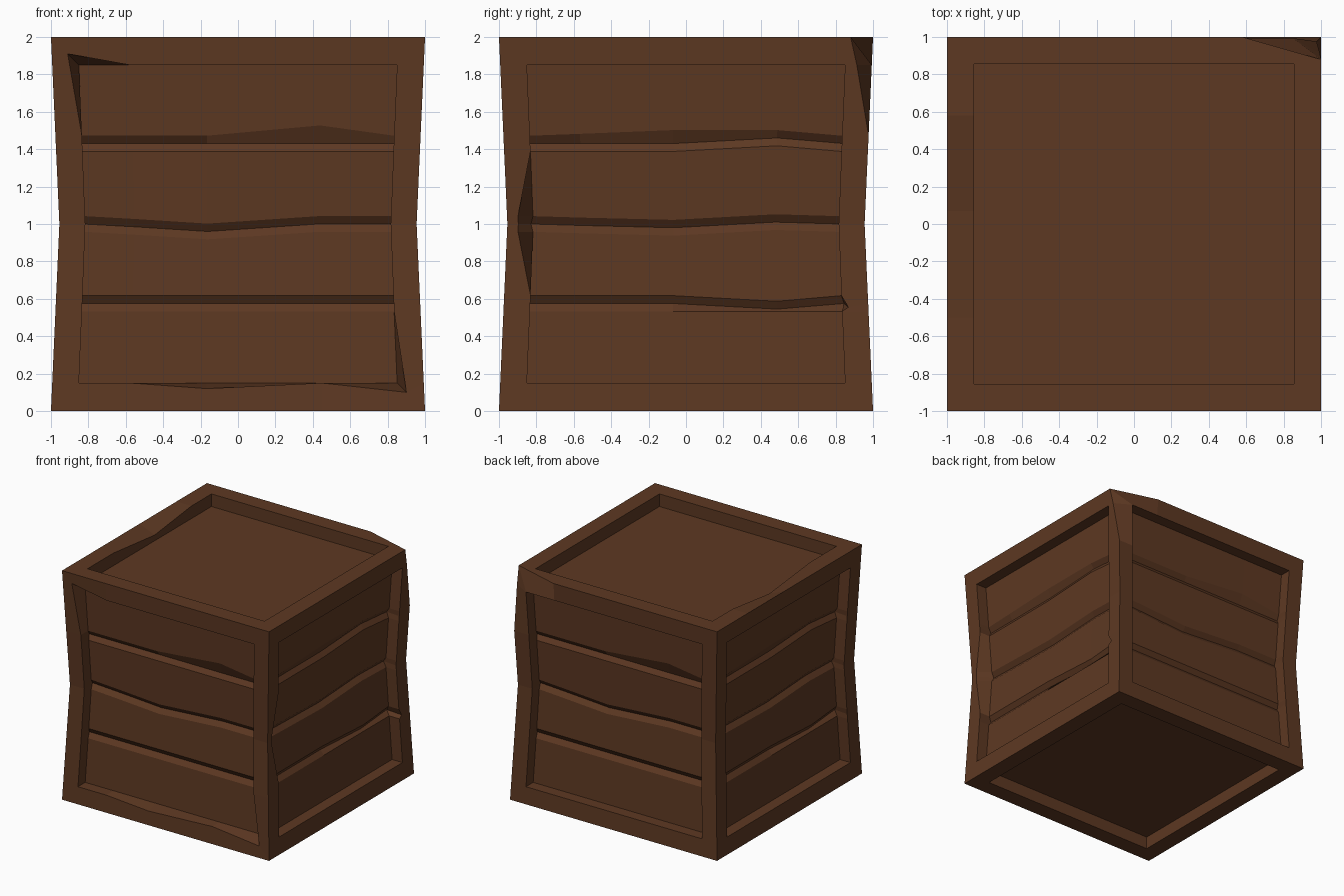
import bpy, bmesh
from math import radians
from mathutils import Matrix, Vector

if "Cube" in bpy.data.objects:
    bpy.data.objects.remove(bpy.data.objects["Cube"])

INNER, RAIL, DEPTH, GROOVE = 0.855, 0.15, 0.10, 0.03
GROOVES = [0.575, 1.0, 1.43]
ROWS = [RAIL] + [g + d for g in GROOVES for d in (-0.042, 0, 0.042)] + [2 - RAIL]
bm = bmesh.new()


def pinch(z):
    return 1 - 0.045 * (1 - abs(z - 1))


def face(pts, m):
    bm.faces.new([bm.verts.new(m @ Vector(p)) for p in pts])


def strip(a, b, m):
    for i in range(len(a) - 1):
        face([a[i], a[i + 1], b[i + 1], b[i]], m)


def side(m, cols, waves):
    """One planked wall: posts, rails, recess walls and grooved panel."""
    us = [-1, -0.58 / INNER] + [c / INNER for c in cols] + [1]

    def rim(u, z):
        return (u * INNER * (pinch(z) if RAIL < z < 2 - RAIL else 0.995), -pinch(z), z)

    def panel(c, r):
        z, s, u = ROWS[r], pinch(ROWS[r]), us[c]
        k = (r - 1) % 3 if 0 < r < 10 else -1
        deep = GROOVE if k == 1 else 0
        wide = 0.012 if k == 1 and c in (0, 4) else 0
        if k >= 0:
            z += waves[(r - 1) // 3][k][c]
        x = u * INNER * (s if k >= 0 else 0.995)
        return (x + (wide if u > 0 else -wide), -(s - DEPTH - deep), z)

    # posts and recess walls
    for sx in (-1, 1):
        zs = [0] + ROWS + [2]
        outer = [(sx * pinch(z), -pinch(z), z) for z in zs]
        inner = [rim(sx, z) for z in ROWS]
        strip(outer[1:-1], inner, m)
        strip(inner, [panel(0 if sx < 0 else 4, r) for r in range(11)], m)
    # rails, each split along the columns
    for z, zi, r in ((0, RAIL, 0), (2, 2 - RAIL, 10)):
        out = [(-1, -1, z)] + [(u * INNER, -1, z) for u in us[1:-1]] + [(1, -1, z)]
        inn = [rim(u, zi) for u in us]
        strip(out, inn, m)
        for sx, i in ((-1, 0), (1, -1)):
            face([out[i], inn[i], (sx * pinch(zi), -pinch(zi), zi)], m)
        strip(inn, [panel(c, r) for c in range(5)], m)
        # lid or base frame and its recess wall
        d = -0.11 if z else 0.11
        cap = [(-INNER, -INNER, z)] + [(u * INNER, -INNER, z) for u in us[1:-1]] + [(INNER, -INNER, z)]
        strip(out, cap, m)
        strip(cap, [(x, y, z + d) for x, y, _ in cap], m)
    # panel
    for r in range(10):
        strip([panel(c, r) for c in range(5)], [panel(c, r + 1) for c in range(5)], m)


O = [0] * 5
mid = [0, -0.015, -0.04, 0, 0]
front = [[O, O, O], [mid, mid, mid], [O, O, [0, 0, 0, 0.055, 0]]]
low = [0, 0, 0, -0.03, 0]
ctr = [0, -0.008, -0.02, 0.01, 0]
top = [0, 0, 0, 0.03, 0]
right = [[O, low, low], [ctr, ctr, ctr], [top, top, [0, 0.01, 0.03, 0.03, 0]]]
for k in range(4):
    m = Matrix.Rotation(radians(90 * k), 4, 'Z')
    side(m, *(((-0.17, 0.45), front) if k % 2 == 0 else ((-0.07, 0.5), right)))

# recessed lid and base boards
for z in (0.11, 1.89):
    face([(x * INNER, y * INNER, z) for x, y in ((-1, -1), (1, -1), (1, 1), (-1, 1))], Matrix())
bmesh.ops.remove_doubles(bm, verts=bm.verts, dist=0.0008)


# chips and dents
def dent(at, delta):
    v = min(bm.verts, key=lambda v: (v.co - Vector(at)).length)
    v.co += Vector(delta)


dent((-0.85, -0.993, 1.85), (-0.06, 0, 0.06))
dent((0.85, -0.993, 0.15), (0.05, 0, -0.05))
dent((-0.17, -0.993, 0.15), (0, 0, -0.03))
for z in ROWS[4:7]:
    dent((0.955, -0.8165, z), (0, -0.08, 0))
dent((0.975, 0.835, 0.575), (0, 0.035, -0.02))
dent((1, 1, 2), (0, -0.12, 0))
dent((0.993, 0.993, 1.85), (0, -0.08, 0))
dent((-INNER, 0.07, 2), (0, 0, -0.06))

bmesh.ops.recalc_face_normals(bm, faces=bm.faces)
me = bpy.data.meshes.new("wooden_crate")
bm.to_mesh(me)
bm.free()
crate = bpy.data.objects.new("wooden_crate", me)
bpy.context.collection.objects.link(crate)
mat = bpy.data.materials.new("dark_wood")
mat.diffuse_color = (0.11, 0.04, 0.016, 1)
mat.use_nodes = True
mat.node_tree.nodes["Principled BSDF"].inputs["Base Color"].default_value = mat.diffuse_color
me.materials.append(mat)
